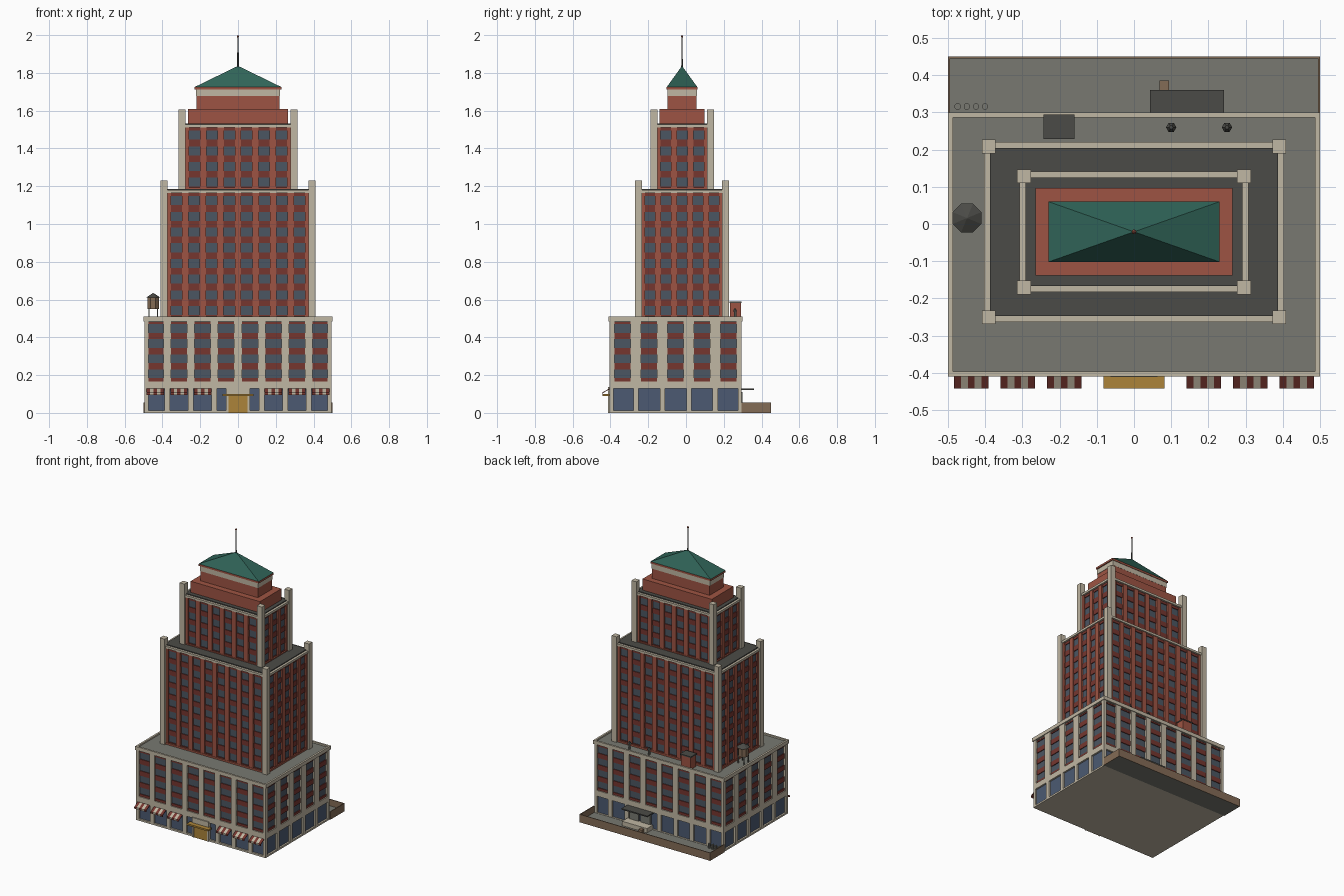
import bpy, bmesh, math
from mathutils import Matrix, Vector

if "Cube" in bpy.data.objects:
    bpy.data.objects.remove(bpy.data.objects["Cube"])

def material(name, r, g, b):
    lin = [((c / 255 + 0.055) / 1.055) ** 2.4 for c in (r, g, b)]
    m = bpy.data.materials.new(name)
    m.diffuse_color = (*lin, 1)
    m.use_nodes = True
    m.node_tree.nodes["Principled BSDF"].inputs["Base Color"].default_value = m.diffuse_color
    return m

STONE = material("limestone", 192, 183, 163)
BRICK = material("brick", 158, 84, 67)
SPANDREL = material("dark_red", 118, 54, 47)
GLASS = material("window_glass", 75, 86, 98)
SHOP = material("shop_glass", 76, 90, 114)
GREY = material("grey_roofing", 120, 121, 113)
DARK = material("dark_roofing", 75, 75, 71)
GREEN = material("green_copper", 48, 100, 88)
BROWN = material("brown_wood", 132, 108, 86)
GOLD = material("brass", 172, 132, 58)

def finish(name, bm, mat):
    bmesh.ops.recalc_face_normals(bm, faces=bm.faces)
    me = bpy.data.meshes.new(name)
    bm.to_mesh(me)
    bm.free()
    me.materials.append(mat)
    ob = bpy.data.objects.new(name, me)
    bpy.context.collection.objects.link(ob)
    return ob

def boxes(name, mat, items):
    """One object from boxes given as (x0, x1, y0, y1, z0, z1)."""
    bm = bmesh.new()
    for x0, x1, y0, y1, z0, z1 in items:
        mx = (Matrix.Translation(((x0 + x1) / 2, (y0 + y1) / 2, (z0 + z1) / 2))
              @ Matrix.Diagonal((x1 - x0, y1 - y0, z1 - z0, 1)))
        bmesh.ops.create_cube(bm, size=1, matrix=mx)
    return finish(name, bm, mat)

def cones(name, mat, places, r1, r2, z0, z1, sides=8):
    bm = bmesh.new()
    for x, y in places:
        bmesh.ops.create_cone(bm, cap_ends=True, segments=sides, radius1=r1, radius2=r2,
                              depth=z1 - z0, matrix=Matrix.Translation((x, y, (z0 + z1) / 2))
                              @ Matrix.Rotation(math.pi / sides, 4, 'Z'))
    return finish(name, bm, mat)

def block(hx, hy, cy, z0, z1):
    return (-hx, hx, cy - hy, cy + hy, z0, z1)

def ring(hx, hy, cy, z0, z1, t):
    """Four boxes round a rectangle, t thick."""
    return [(-hx, hx, cy - hy, cy - hy + t, z0, z1), (-hx, hx, cy + hy - t, cy + hy, z0, z1),
            (-hx, -hx + t, cy - hy + t, cy + hy - t, z0, z1),
            (hx - t, hx, cy - hy + t, cy + hy - t, z0, z1)]

def piers(hx, hy, cy, z0, z1, nx, ny, sx, sy, wx, wy, d=0.02):
    """Wall piers at bay boundaries on all four sides (bays span +-sx, +-sy)."""
    out = []
    for i in range(nx + 1):
        x = -sx + 2 * sx * i / nx
        a, b = max(x - wx / 2, -hx), min(x + wx / 2, hx)
        out += [(a, b, cy - hy, cy - hy + d, z0, z1), (a, b, cy + hy - d, cy + hy, z0, z1)]
    for i in range(ny + 1):
        y = -sy + 2 * sy * i / ny
        a, b = cy + max(y - wy / 2, -hy), cy + min(y + wy / 2, hy)
        out += [(-hx, -hx + d, a, b, z0, z1), (hx - d, hx, a, b, z0, z1)]
    return out

def floors(name, hx, hy, cy, z0, z1, n):
    """Glass core wrapped by dark red spandrel bands."""
    boxes(name + "_windows", GLASS, [block(hx - 0.012, hy - 0.012, cy, z0, z1)])
    p, bands = (z1 - z0) / n, []
    for i in range(n + 1):
        a, b = max(z0, z0 + (i - 0.21) * p), min(z1, z0 + (i + 0.21) * p)
        bands += ring(hx - 0.007, hy - 0.007, cy, a, b, 0.01)
    boxes(name + "_spandrels", SPANDREL, bands)

# --- Podium
PY = -0.055
boxes("podium_plinth", STONE, [block(0.495, 0.35, PY, 0, 0.012)])
boxes("shop_windows", SHOP, [block(0.483, 0.338, PY, 0.012, 0.13)])
boxes("ground_piers", STONE,
      piers(0.495, 0.35, PY, 0.012, 0.13, 8, 5, 0.5, 0.35, 0.03, 0.027))
boxes("podium_belt", STONE, [block(0.495, 0.35, PY, 0.128, 0.167)])
floors("podium", 0.495, 0.35, PY, 0.167, 0.487, 4)
boxes("podium_piers", STONE,
      piers(0.495, 0.35, PY, 0.167, 0.487, 8, 5, 0.5, 0.35, 0.04, 0.055))
boxes("podium_parapet", STONE, ring(0.5, 0.355, PY, 0.485, 0.51, 0.013))
boxes("podium_roof", GREY, [block(0.49, 0.345, PY, 0.48, 0.5)])

# --- Set-back towers
TY = -0.021
def tower(name, hx, hy, z0, z1, ztop, nx, ny, n):
    """hx, hy are the outer limits of the corner piers."""
    c, bx, by = 0.037, hx - 0.012, hy - 0.012
    floors(name, bx, by, TY, z0, z1, n)
    boxes(name + "_brick_piers", BRICK,
          piers(bx, by, TY, z0, z1, nx, ny, hx - c, hy - c, 0.034, 0.032))
    boxes(name + "_corner_piers", STONE,
          [(min(s * hx, s * (hx - c)), max(s * hx, s * (hx - c)),
            TY + min(t * hy, t * (hy - c)), TY + max(t * hy, t * (hy - c)), z0, ztop)
           for s in (-1, 1) for t in (-1, 1)])
    boxes(name + "_base_course", BRICK, [block(bx + 0.002, by + 0.002, TY, z0, z0 + 0.012)])
    boxes(name + "_parapet", STONE, ring(bx + 0.006, by + 0.006, TY, z1, z1 + 0.015, 0.016))
    boxes(name + "_roof", DARK, [block(bx - 0.01, by - 0.01, TY, z1, z1 + 0.021)])

tower("main_tower", 0.409, 0.248, 0.5, 1.165, 1.23, 8, 5, 8)
tower("upper_tower", 0.314, 0.168, 1.18, 1.512, 1.605, 6, 3, 4)

# --- Crown
boxes("crown_lower", BRICK, [block(0.265, 0.118, TY, 1.53, 1.61)])
boxes("crown_upper", BRICK, [block(0.22, 0.077, TY, 1.61, 1.677)])
boxes("crown_band", STONE, [block(0.223, 0.078, TY, 1.677, 1.712)])
boxes("crown_eave", BRICK, [block(0.23, 0.081, TY, 1.712, 1.725)])
bm = bmesh.new()
base = [bm.verts.new((x * 0.23, TY + y * 0.081, 1.725))
        for x, y in ((-1, -1), (1, -1), (1, 1), (-1, 1))]
tip = bm.verts.new((0, TY, 1.837))
bm.faces.new(base)
for i in range(4):
    bm.faces.new((base[i], base[(i + 1) % 4], tip))
finish("pyramid_roof", bm, GREEN)
cones("mast", DARK, [(0, TY)], 0.005, 0.003, 1.82, 1.99, 6)
bm = bmesh.new()
bmesh.ops.create_icosphere(bm, subdivisions=1, radius=0.007,
                           matrix=Matrix.Translation((0, TY, 1.993)))
finish("mast_beacon", bm, BRICK)

# --- Entrance
boxes("entrance_surround", STONE, [(-0.063, 0.063, -0.412, -0.39, 0.098, 0.136),
                                   (-0.063, -0.05, -0.412, -0.39, 0, 0.1),
                                   (0.05, 0.063, -0.412, -0.39, 0, 0.1)])
boxes("entrance_doors", GOLD, [(-0.05, -0.001, -0.409, -0.39, 0, 0.1),
                               (0.001, 0.05, -0.409, -0.39, 0, 0.1)])
boxes("entrance_canopy", GOLD, [(-0.082, 0.082, -0.443, -0.405, 0.089, 0.1)])

# --- Striped awnings over the shops
PROFILE = [(-0.404, 0.13), (-0.443, 0.108), (-0.443, 0.096),
           (-0.44, 0.096), (-0.44, 0.105), (-0.404, 0.125)]
def stripes(name, mat, picks):
    bm = bmesh.new()
    for c in (-0.4375, -0.3125, -0.1875, 0.1875, 0.3125, 0.4375):
        for k in picks:
            x = c - 0.046 + k * 0.0184
            f = bm.faces.new([bm.verts.new((x, y, z)) for y, z in PROFILE])
            ext = bmesh.ops.extrude_face_region(bm, geom=[f], use_keep_orig=True)
            bmesh.ops.translate(bm, vec=Vector((0.0184, 0, 0)),
                                verts=[v for v in ext["geom"] if isinstance(v, bmesh.types.BMVert)])
    finish(name, bm, mat)
stripes("awning_red_stripes", SPANDREL, (0, 2, 4))
stripes("awning_pale_stripes", STONE, (1, 3))

# --- Podium roof equipment
TANK = (-0.449, 0.016)
cones("tank_legs", GREY, [(TANK[0] + s * 0.022, TANK[1] + t * 0.022)
                          for s in (-1, 1) for t in (-1, 1)], 0.004, 0.004, 0.5, 0.552, 4)
cones("tank_barrel", BROWN, [TANK], 0.034, 0.034, 0.55, 0.612)
cones("tank_cap", DARK, [TANK], 0.042, 0.002, 0.61, 0.634)
boxes("stair_bulkhead", BRICK, [(-0.239, -0.163, 0.232, 0.29, 0.5, 0.582)])
boxes("bulkhead_roof", DARK, [(-0.243, -0.16, 0.229, 0.294, 0.582, 0.59)])
VENTS = [(0.1, 0.26), (0.25, 0.26)]
cones("vent_stems", GREY, VENTS, 0.008, 0.008, 0.5, 0.538, 6)
cones("vent_caps", DARK, VENTS, 0.014, 0.005, 0.536, 0.552, 6)

# --- Rear service yard
boxes("yard_floor", GREY, [(-0.497, 0.497, 0.295, 0.447, 0, 0.01)])
boxes("yard_wall", BROWN, [(-0.5, 0.5, 0.445, 0.45, 0, 0.055),
                           (-0.5, -0.495, 0.295, 0.445, 0, 0.055),
                           (0.495, 0.5, 0.295, 0.445, 0, 0.055)])
boxes("loading_dock", STONE, [(0.05, 0.24, 0.29, 0.355, 0.01, 0.04)])
boxes("dock_shutters", GREY, [(0.065, 0.135, 0.285, 0.298, 0.04, 0.11),
                              (0.155, 0.225, 0.285, 0.298, 0.04, 0.11)])
boxes("dock_canopy", DARK, [(0.043, 0.242, 0.29, 0.361, 0.122, 0.13)])
boxes("dock_crate", BROWN, [(0.068, 0.094, 0.36, 0.386, 0.01, 0.035)])
cones("rubbish_bins", GREY, [(-0.474 + 0.0245 * i, 0.316) for i in range(4)],
      0.008, 0.009, 0.01, 0.042)
